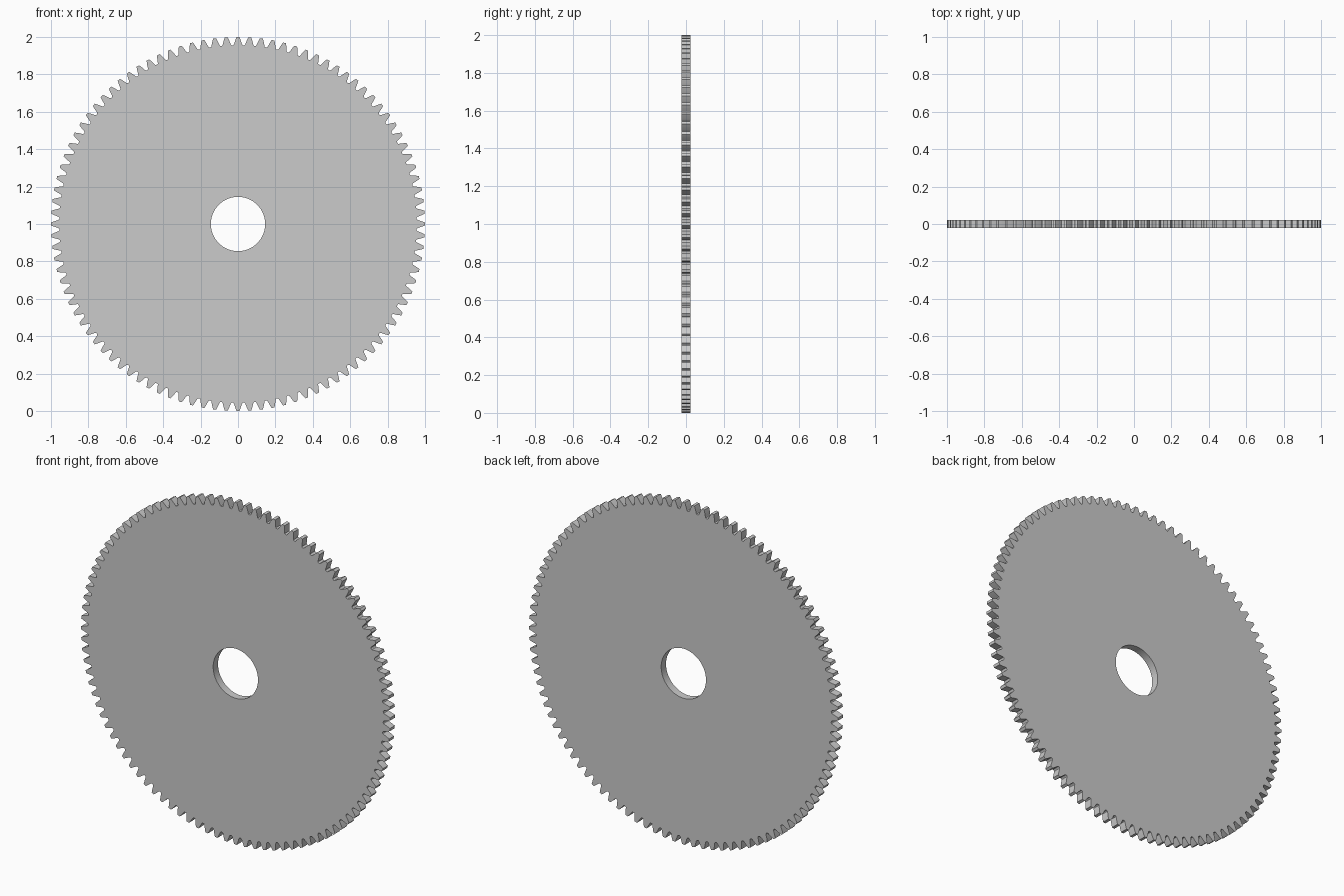
import bpy, bmesh
from math import pi, sin, cos, tan, acos, radians

if "Cube" in bpy.data.objects:
    bpy.data.objects.remove(bpy.data.objects["Cube"])

TEETH = 100
OUTER = 1.0
MODULE = 2 * OUTER / (TEETH + 2)
PITCH = OUTER - MODULE
ROOT = PITCH - 1.25 * MODULE
BASE = PITCH * cos(radians(20))
HALF = 0.0225
BORE = 0.145
BORE_SIDES = 100


def inv(a):
    return tan(a) - a


def half_angle(r):
    # half the angular tooth thickness of an involute tooth at radius r
    return pi / (2 * TEETH) + inv(radians(20)) - inv(acos(BASE / r))


# one tooth: (radius, angle) from the root on one side over the tip to the other
fillet = ROOT + 0.35 * MODULE
flank = [(fillet + (OUTER - fillet) * i / 4) for i in range(5)]
edge = half_angle(fillet)
gap = pi / TEETH - edge
side = [(ROOT, edge + 0.65 * gap), (ROOT + 0.1 * MODULE, edge + 0.25 * gap)]
side += [(r, half_angle(r)) for r in flank]
tooth = [(r, -a) for r, a in side] + [(r, a) for r, a in reversed(side)]

outline = [(r, a + 2 * pi * k / TEETH) for k in range(TEETH) for r, a in tooth]
bore = [(BORE, 2 * pi * i / BORE_SIDES) for i in range(BORE_SIDES)]

bm = bmesh.new()


def ring(points, y):
    return [bm.verts.new((r * sin(a), y, OUTER + r * cos(a))) for r, a in points]


def bridge(a, b):
    n = len(a)
    for i in range(n):
        j = (i + 1) % n
        bm.faces.new((a[i], a[j], b[j], b[i]))


# toothed rim and bore walls
rim_f, rim_b = ring(outline, -HALF), ring(outline, HALF)
bore_f, bore_b = ring(bore, -HALF), ring(bore, HALF)
bridge(rim_f, rim_b)
bridge(bore_b, bore_f)

# flat front and back faces: one sector per tooth
n = len(tooth)
for rim, hole in ((rim_f, bore_f), (rim_b, bore_b)):
    for k in range(TEETH):
        nxt = (k + 1) % TEETH
        t = rim[k * n:(k + 1) * n]
        # tooth strips
        for i in range(n // 2 - 1):
            bm.faces.new((t[i], t[i + 1], t[n - 2 - i], t[n - 1 - i]))
        # web sectors
        bm.faces.new((hole[k], t[0], t[-1]))
        bm.faces.new((hole[k], t[-1], rim[nxt * n], hole[nxt]))

bmesh.ops.recalc_face_normals(bm, faces=bm.faces)
mesh = bpy.data.meshes.new("spur_gear")
bm.to_mesh(mesh)
bm.free()
gear = bpy.data.objects.new("spur_gear", mesh)
bpy.context.collection.objects.link(gear)
